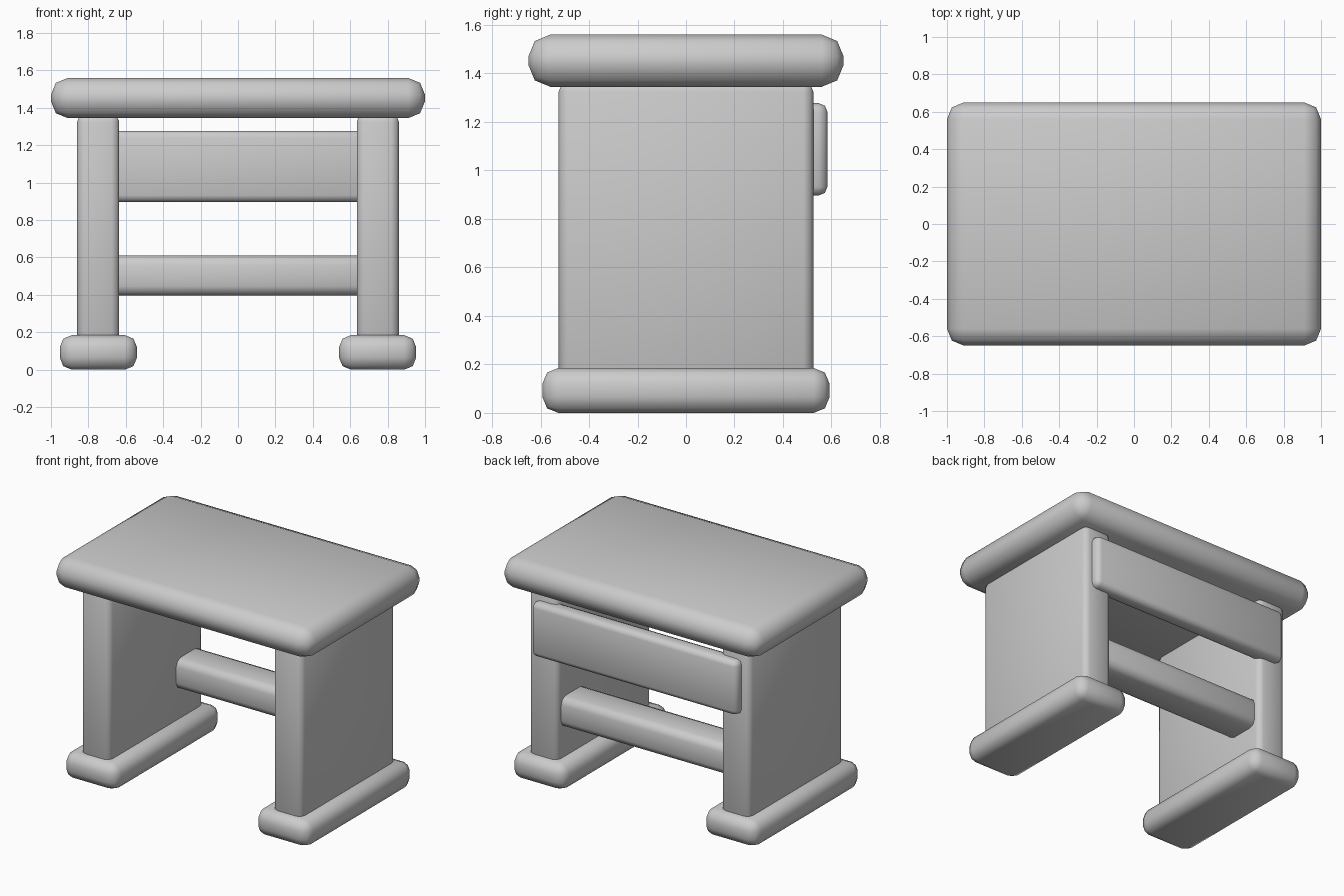
import bpy, math

if "Cube" in bpy.data.objects:
    bpy.data.objects.remove(bpy.data.objects["Cube"])


def rounded_box(name, lo, hi, bevel):
    """Box between two corners with a two-step rounded edge."""
    size = [b - a for a, b in zip(lo, hi)]
    centre = [(a + b) / 2 for a, b in zip(lo, hi)]
    bpy.ops.mesh.primitive_cube_add(size=1, location=centre)
    ob = bpy.context.object
    ob.name = name
    ob.scale = size
    bpy.ops.object.transform_apply(location=False, rotation=False, scale=True)
    mod = ob.modifiers.new("round", 'BEVEL')
    mod.width = bevel
    mod.segments = 2
    bpy.ops.object.modifier_apply(modifier=mod.name)
    bpy.ops.object.shade_smooth_by_angle(angle=math.radians(50))
    return ob


# Table top
rounded_box("table_top", (-1, -0.65, 1.345), (1, 0.65, 1.56), 0.09)

# Side panels and their feet
for side, s in (("left", -1), ("right", 1)):
    x0, x1 = sorted((s * 0.635, s * 0.86))
    rounded_box(side + "_leg", (x0, -0.525, 0.12), (x1, 0.525, 1.365), 0.04)
    x0, x1 = sorted((s * 0.54, s * 0.953))
    rounded_box(side + "_foot", (x0, -0.592, 0), (x1, 0.592, 0.185), 0.065)

# Back panel and lower stretcher
rounded_box("back_panel", (-0.80, 0.465, 0.897), (0.80, 0.583, 1.277), 0.035)
rounded_box("stretcher", (-0.72, 0.22, 0.397), (0.72, 0.48, 0.61), 0.05)
